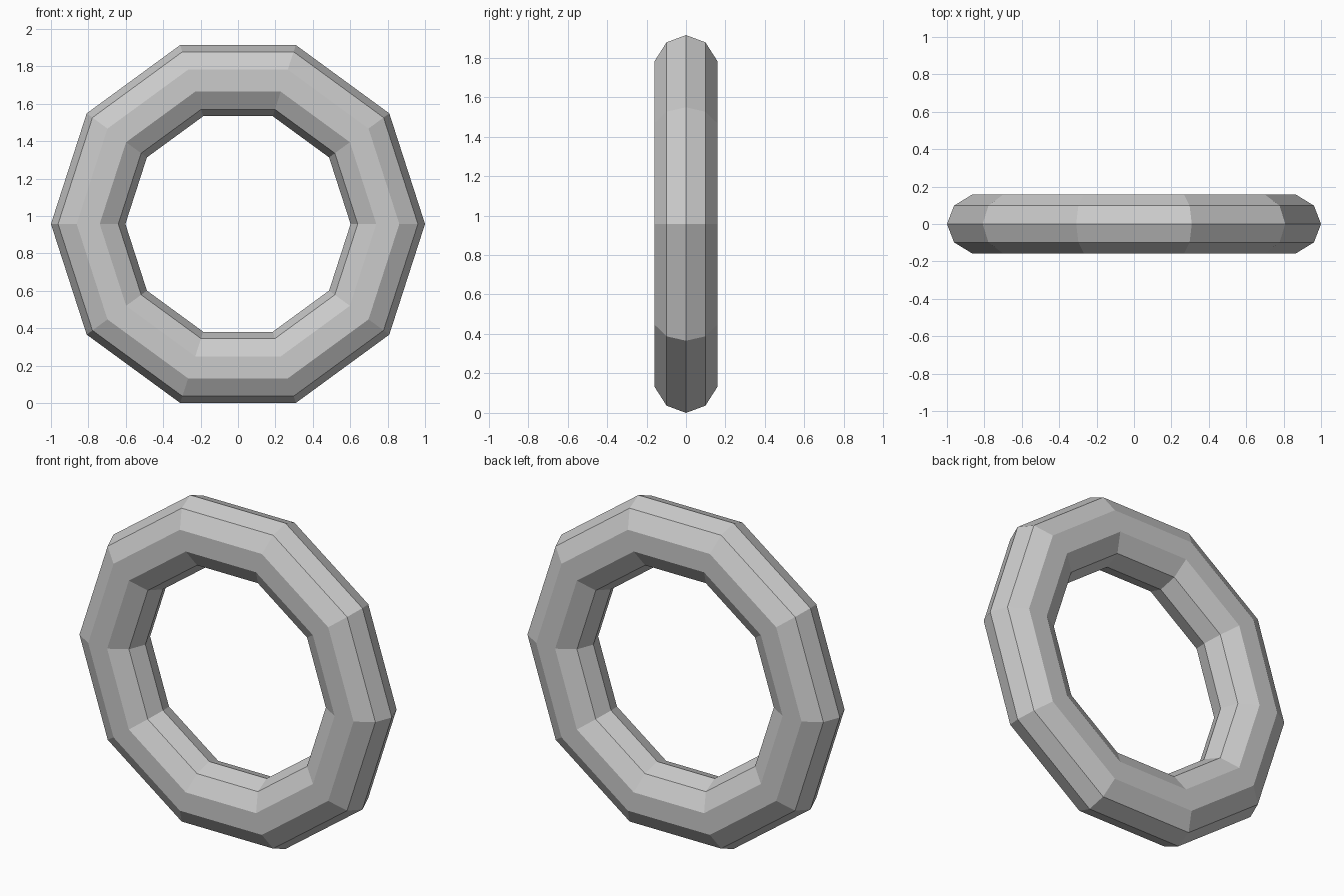
import bpy

if "Cube" in bpy.data.objects:
    bpy.data.objects.remove(bpy.data.objects["Cube"])

# Low-poly ring: ten segments around, ten-sided cross-section
MAJOR, MINOR = 0.801, 0.199
HALF_HEIGHT = 0.957

bpy.ops.mesh.primitive_torus_add(
    major_segments=10, minor_segments=10,
    major_radius=MAJOR, minor_radius=MINOR,
    rotation=(1.5707963, 0, 0))
ring = bpy.context.object
ring.name = "ring"

# Slightly flattened in depth, standing upright on its flat bottom edge
bpy.ops.object.transform_apply(location=False, rotation=True, scale=False)
ring.scale = (1, 0.84, HALF_HEIGHT / 0.95106)
ring.location = (0, 0, HALF_HEIGHT)
bpy.ops.object.transform_apply(location=True, rotation=False, scale=True)
bpy.ops.object.shade_flat()
